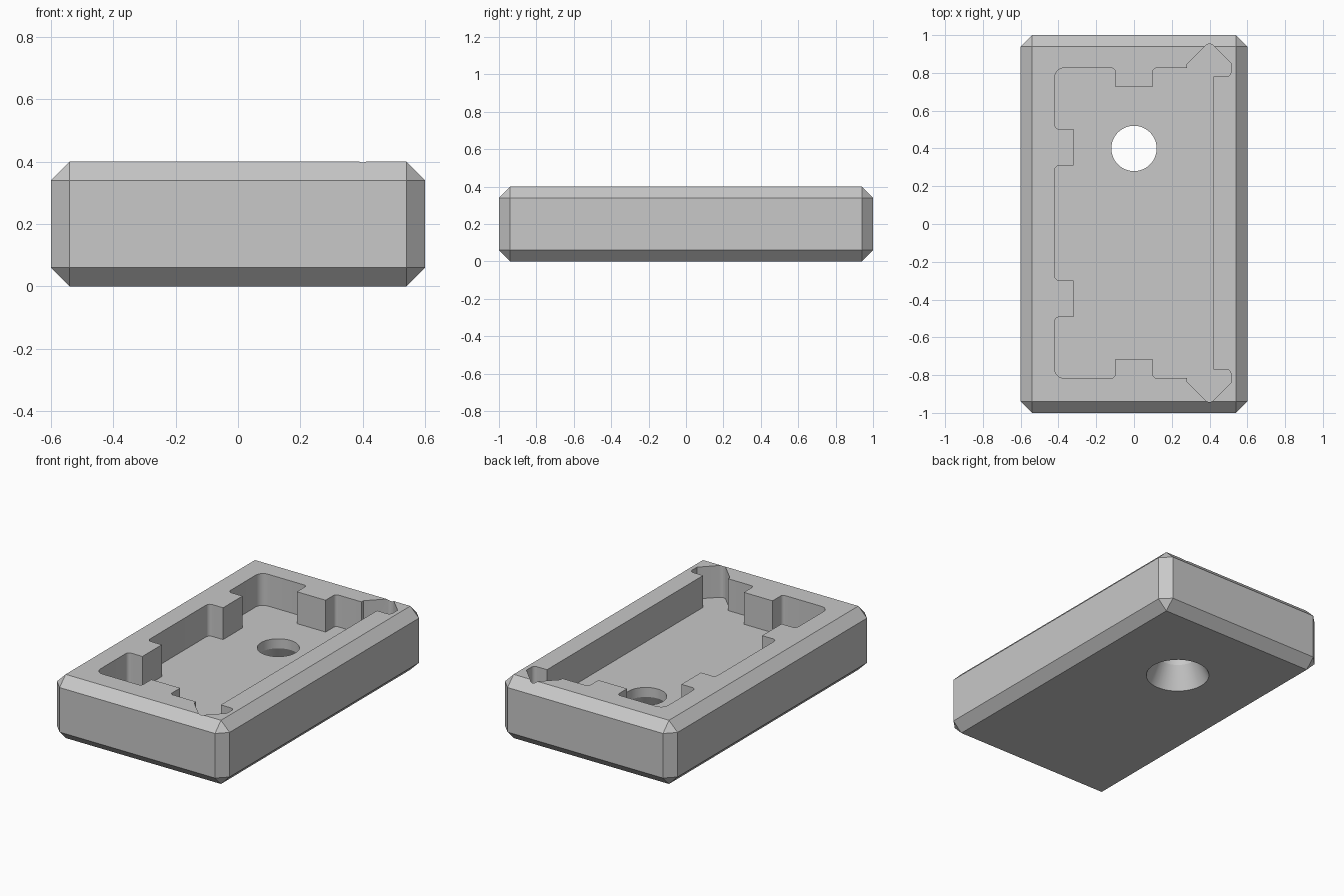
import bpy, bmesh, math
from mathutils import Vector
from mathutils.geometry import interpolate_bezier

default_cube = bpy.data.objects.get("Cube")
if default_cube:
    bpy.data.objects.remove(default_cube, do_unlink=True)

# One plain grey for the whole part
grey = bpy.data.materials.new("plain grey")
grey.use_nodes = True
colour = (0.58, 0.58, 0.58, 1)
grey.diffuse_color = colour
grey.node_tree.nodes["Principled BSDF"].inputs["Base Color"].default_value = colour


def make_object(name, bm):
    bmesh.ops.recalc_face_normals(bm, faces=bm.faces)
    mesh = bpy.data.meshes.new(name)
    bm.to_mesh(mesh)
    bm.free()
    mesh.materials.append(grey)
    obj = bpy.data.objects.new(name, mesh)
    bpy.context.collection.objects.link(obj)
    return obj


def rounded(corners, segments=6):
    """Closed outline with each (x, y, setback) corner rounded off."""
    outline = []
    for i, (x, y, setback) in enumerate(corners):
        corner = Vector((x, y, 0))
        if not setback:
            outline.append(corner)
            continue
        before = Vector((*corners[i - 1][:2], 0))
        after = Vector((*corners[(i + 1) % len(corners)][:2], 0))
        start = corner + (before - corner).normalized() * setback
        end = corner + (after - corner).normalized() * setback
        outline += interpolate_bezier(start, start.lerp(corner, 0.55),
                                      end.lerp(corner, 0.55), end, segments + 1)
    return outline


def prism(name, outline, bottom, top):
    bm = bmesh.new()
    face = bm.faces.new([bm.verts.new((p.x, p.y, bottom)) for p in outline])
    raised = bmesh.ops.extrude_face_region(bm, geom=[face])["geom"]
    verts = [v for v in raised if isinstance(v, bmesh.types.BMVert)]
    bmesh.ops.translate(bm, verts=verts, vec=(0, 0, top - bottom))
    return make_object(name, bm)


def lathe(name, profile, steps=48):
    """Solid of revolution through (radius, height) rings."""
    bm = bmesh.new()
    rings = []
    for radius, height in profile:
        angles = [math.tau * i / steps for i in range(steps)]
        rings.append([bm.verts.new((radius * math.cos(a), radius * math.sin(a), height))
                      for a in angles])
    for low, high in zip(rings, rings[1:]):
        for i in range(steps):
            j = (i + 1) % steps
            bm.faces.new((low[i], low[j], high[j], high[i]))
    bm.faces.new(rings[0])
    bm.faces.new(rings[-1])
    return make_object(name, bm)


def cut(body, cutter):
    cutter.hide_render = True
    boolean = body.modifiers.new(cutter.name, "BOOLEAN")
    boolean.operation = "DIFFERENCE"
    boolean.solver = "EXACT"
    boolean.object = cutter
    bpy.context.view_layer.objects.active = body
    bpy.ops.object.modifier_apply(modifier=boolean.name)
    bpy.data.objects.remove(cutter, do_unlink=True)


# Chamfered block
bm = bmesh.new()
bmesh.ops.create_cube(bm, size=1)
bmesh.ops.scale(bm, verts=bm.verts, vec=(1.2, 2, 0.4))
bmesh.ops.translate(bm, verts=bm.verts, vec=(0, 0, 0.2))
bmesh.ops.bevel(bm, geom=bm.edges[:], offset=0.06, segments=1, affect="EDGES")
tray = make_object("tray_body", bm)

# Pocket with locating tabs and corner reliefs: back half, mirrored to the front
half = [
    (0.42, 0.775, 0), (0.513, 0.775, 0.025), (0.513, 0.847, 0),
    (0.4, 0.96, 0.03), (0.28, 0.84, 0), (0.28, 0.821, 0),
    (0.1, 0.821, 0.02), (0.1, 0.722, 0), (-0.1, 0.722, 0), (-0.1, 0.821, 0.02),
    (-0.42, 0.821, 0.05), (-0.42, 0.497, 0.025), (-0.32, 0.497, 0),
    (-0.32, 0.304, 0), (-0.42, 0.304, 0.025),
]
corners = half + [(x, -y, r) for x, y, r in reversed(half)]
pocket = prism("pocket_cutter", rounded(corners), 0.2, 0.5)
pocket.location.y = 0.005
bpy.context.view_layer.update()
cut(tray, pocket)

# Screw hole, countersunk from below
hole = lathe("hole_cutter", [(0.194, -0.02), (0.12, 0.14), (0.12, 0.3)])
hole.location.y = 0.4
bpy.context.view_layer.update()
cut(tray, hole)

# Smooth rounded corners and hole, sharp edges elsewhere
bpy.ops.object.select_all(action="DESELECT")
tray.select_set(True)
bpy.context.view_layer.objects.active = tray
bpy.ops.object.shade_smooth_by_angle(angle=math.radians(20))
